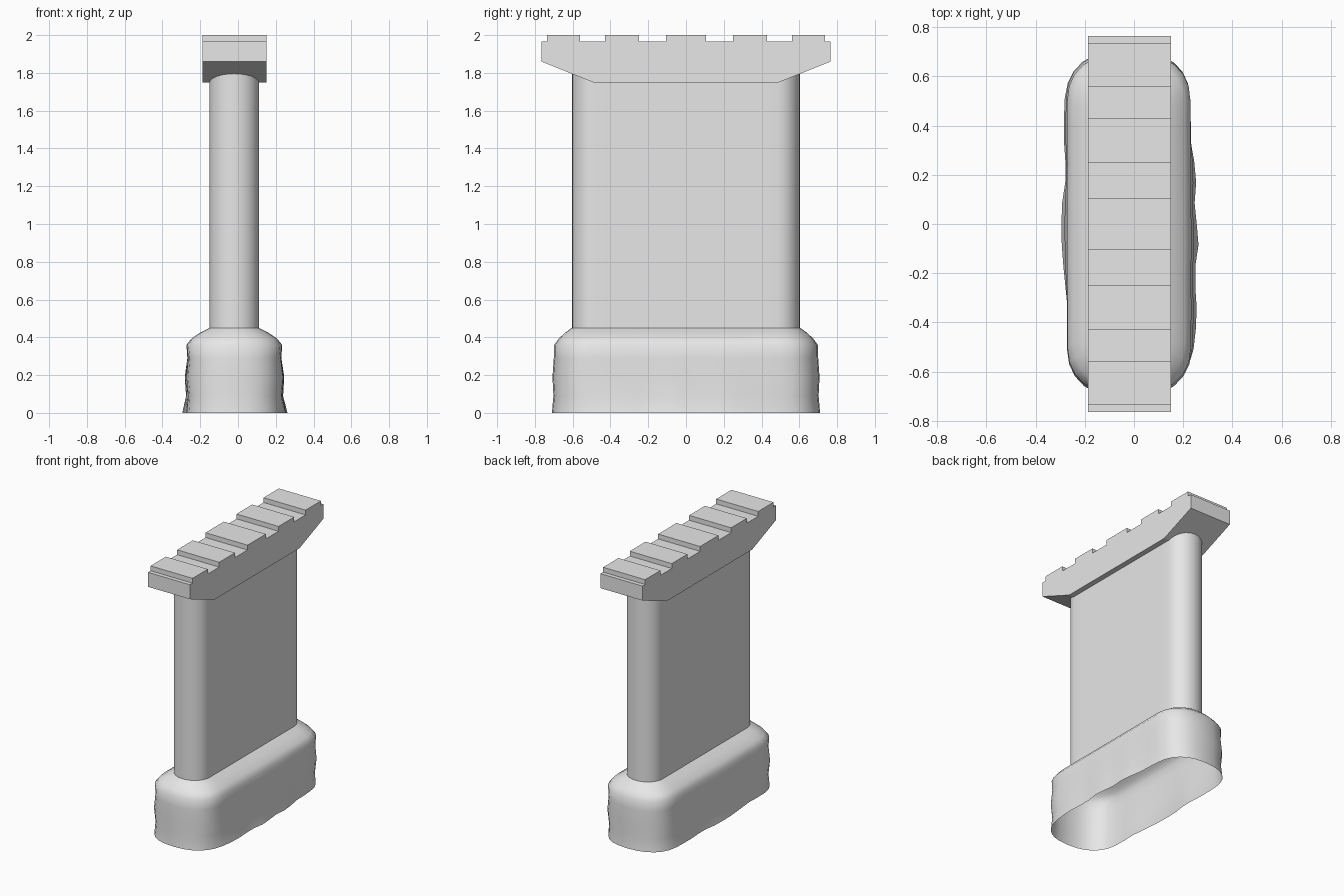
import bpy, bmesh
from math import sin, cos, pi

old = bpy.data.objects.get("Cube")
if old:
    bpy.data.objects.remove(old, do_unlink=True)

grey = bpy.data.materials.new("plain grey")
grey.use_nodes = True
grey.diffuse_color = (0.8, 0.8, 0.8, 1)
grey.node_tree.nodes["Principled BSDF"].inputs["Base Color"].default_value = (0.8, 0.8, 0.8, 1)

CENTRE_X = -0.02


def finish(name, bm, smooth=None):
    mesh = bpy.data.meshes.new(name)
    bmesh.ops.recalc_face_normals(bm, faces=bm.faces)
    bm.to_mesh(mesh)
    bm.free()
    mesh.materials.append(grey)
    obj = bpy.data.objects.new(name, mesh)
    bpy.context.collection.objects.link(obj)
    if smooth:
        bpy.ops.object.select_all(action='DESELECT')
        obj.select_set(True)
        bpy.context.view_layer.objects.active = obj
        bpy.ops.object.shade_smooth_by_angle(angle=smooth)
    return obj


def outline(hx, hy, end, power, arc=12, side=12):
    """Long rounded loop: straight sides and curved ends of the given depth."""
    def bend(v):
        return abs(v) ** (2 / power) * (1 if v >= 0 else -1)
    straight = hy - end
    half = [(hx, -straight + 2 * straight * i / side) for i in range(side)]
    half += [(hx * bend(cos(pi * i / arc)), straight + end * bend(sin(pi * i / arc)))
             for i in range(arc)]
    return half + [(-x, -y) for x, y in half]


def loft(bm, rings):
    loops = [[bm.verts.new(p) for p in ring] for ring in rings]
    for a, b in zip(loops, loops[1:]):
        for i in range(len(a)):
            j = (i + 1) % len(a)
            bm.faces.new((a[i], a[j], b[j], b[i]))


def sample(values, y):
    """Linear lookup along the length of the base."""
    t = min(max((y + 0.6) / 1.2, 0), 0.9999) * (len(values) - 1)
    i = int(t)
    return values[i] + (values[i + 1] - values[i]) * (t - i)


# Top rail: toothed profile extruded across the width
teeth = [(-0.735, -0.56), (-0.43, -0.25), (-0.105, 0.105), (0.25, 0.43), (0.56, 0.735)]
profile = [(-0.49, 1.75), (-0.765, 1.86), (-0.765, 1.965)]
for a, b in teeth:
    profile += [(a, 1.965), (a, 2), (b, 2), (b, 1.965)]
profile += [(0.765, 1.965), (0.765, 1.86), (0.49, 1.75)]
bm = bmesh.new()
face = bm.faces.new([bm.verts.new((-0.187, y, z)) for y, z in profile])
moved = bmesh.ops.extrude_face_region(bm, geom=[face])["geom"]
bmesh.ops.translate(bm, vec=(0.337, 0, 0),
                    verts=[v for v in moved if isinstance(v, bmesh.types.BMVert)])
finish("top_rail", bm)

# Column: open rounded tube
column = outline(0.131, 0.604, 0.12, 2)
bm = bmesh.new()
loft(bm, [[(CENTRE_X + x, y, z) for x, y in column] for z in (0.45, 1.8)])
finish("column", bm, 0.6)

# Base: hollow skirt with a rounded shoulder and an uneven lower edge
left_edge = [0.0, 0.025, 0.03, 0.02, 0.04, 0.02, 0.03, 0.005, 0.0, -0.01]
right_edge = [0.0, 0.01, 0.005, 0.02, 0.03, 0.03, 0.01, 0.02, 0.02, 0.01]
levels = [  # height, half width, half length, ripple
    (0.45, 0.131, 0.604, 0), (0.425, 0.18, 0.64, 0), (0.395, 0.225, 0.672, 0),
    (0.36, 0.25, 0.698, 0.1), (0.29, 0.242, 0.70, 0.2), (0.19, 0.25, 0.707, 0.4),
    (0.09, 0.24, 0.702, 0.5), (0, 0.245, 0.71, 1)]
rings = []
for z, hx, hy, ripple in levels:
    grow = min(1, (hx - 0.131) / 0.11)
    ring = []
    for x, y in outline(hx, hy, 0.12 + 0.08 * grow, 2 + 0.35 * grow):
        bulge = sample(left_edge if x > 0 else right_edge, y)
        ring.append((CENTRE_X + x + bulge * ripple * x / hx, y, z))
    rings.append(ring)
bm = bmesh.new()
loft(bm, rings)
finish("base_skirt", bm, 0.9)
